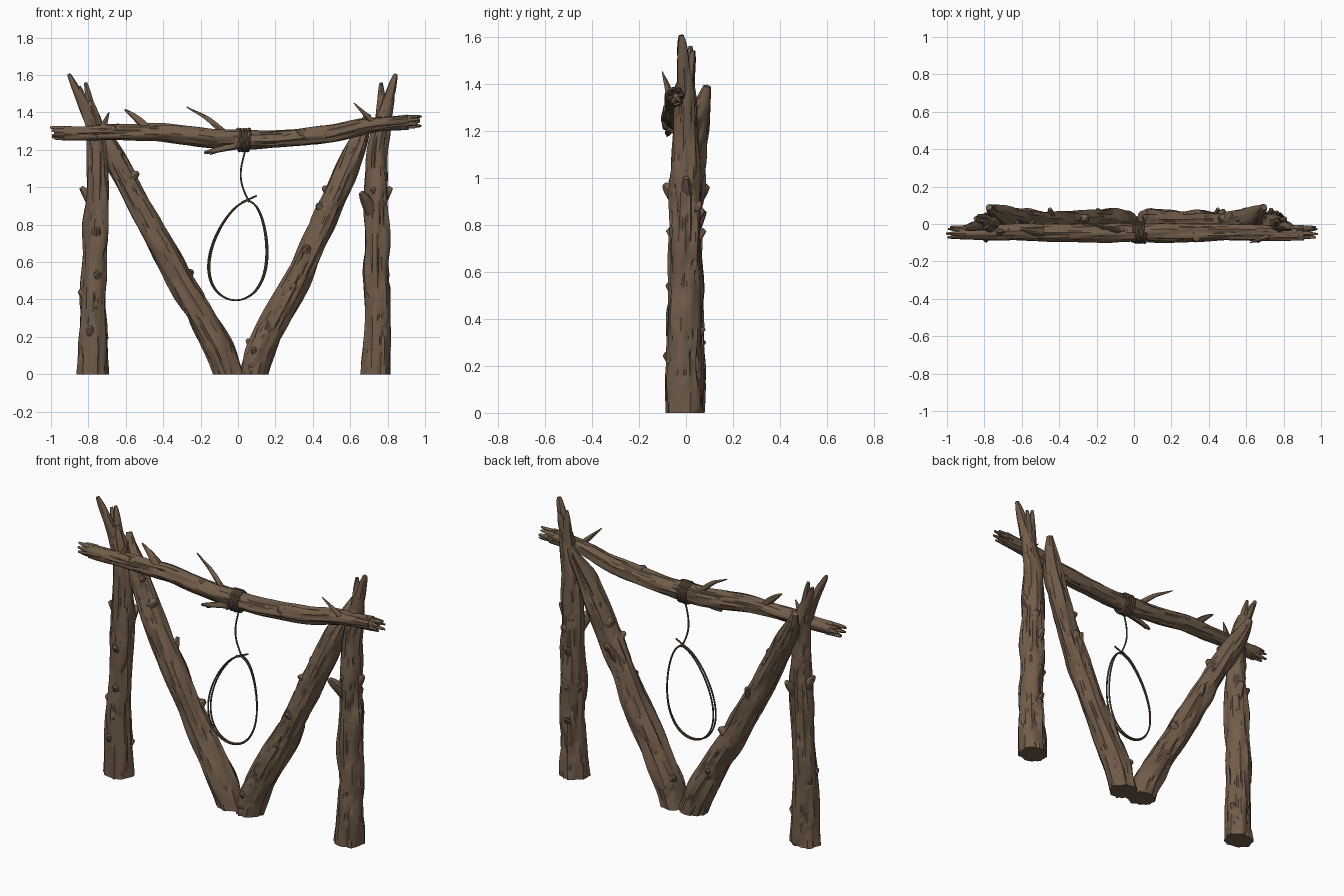
import bpy, bmesh, math, random
from mathutils import Vector, noise

random.seed(4)
cube = bpy.data.objects.get("Cube")
if cube:
    bpy.data.objects.remove(cube, do_unlink=True)


def material(name, rgb):
    mat = bpy.data.materials.new(name)
    mat.use_nodes = True
    mat.diffuse_color = (*rgb, 1)
    shader = mat.node_tree.nodes["Principled BSDF"]
    shader.inputs["Base Color"].default_value = (*rgb, 1)
    shader.inputs["Roughness"].default_value = 0.9
    return mat


WOOD = material("brown bark", (0.165, 0.108, 0.068))
ROPE = material("dark rope", (0.14, 0.09, 0.056))


def smooth_path(points, step):
    """Split (x, y, z, radius) points into even steps and round off the corners."""
    corners = [Vector(point) for point in points]
    path = [corners[0]]
    for start, end in zip(corners, corners[1:]):
        count = max(2, round((end - start).length / step))
        path += [start.lerp(end, (i + 1) / count) for i in range(count)]
    for _ in range(10):
        middle = [(a + b + c) / 3 for a, b, c in zip(path, path[1:], path[2:])]
        path = [path[0], *middle, path[-1]]
    return path


def bark_scale(cosine, sine, along, seed, depth):
    """Lumps plus lengthwise furrows."""
    lump = noise.noise((cosine + seed, sine, along * 5))
    grain = noise.noise((cosine * 3.5 + seed, sine * 3.5, along * 4 + cosine))
    patch = noise.noise((cosine * 2, sine * 2 + seed, along * 7))
    crack = max(0, 1 - abs(grain) * 8) * max(0, patch + 0.15)
    return 1 + depth * (lump * 0.8 + grain * 0.7 - crack * 1.4)


def tube(bm, points, sides=8, step=0.02, bark=0):
    """Sweep a ring of vertices along a path."""
    path = smooth_path(points, step)
    seed = random.uniform(0, 50)
    rings, along = [], 0
    for i, here in enumerate(path):
        before, after = path[max(i - 1, 0)], path[min(i + 1, len(path) - 1)]
        tangent = (after - before).to_3d().normalized()
        along += (here - before).to_3d().length
        reference = Vector((1, 0, 0)) if abs(tangent.y) > 0.7 else Vector((0, 1, 0))
        across = reference.cross(tangent).normalized()
        over = tangent.cross(across)
        ring = []
        for k in range(sides):
            angle = math.tau * k / sides
            cosine, sine = math.cos(angle), math.sin(angle)
            radius = here.w
            if bark:
                radius *= bark_scale(cosine, sine, along, seed, bark)
            ring.append(bm.verts.new(here.to_3d() + (across * cosine + over * sine) * radius))
        rings.append(ring)
    for low, high in zip(rings, rings[1:]):
        for k in range(sides):
            j = (k + 1) % sides
            bm.faces.new((low[k], low[j], high[j], high[k]))
    bm.faces.new(rings[0][::-1])
    bm.faces.new(rings[-1])


def twig(bm, start, end, radius, tip=0.4, bow=0.0):
    """Tapered side branch with a flared root, bowed upward in the middle."""
    start, end = Vector(start), Vector(end)
    middle = start.lerp(end, 0.5) + Vector((0, 0, bow))
    last = start.lerp(end, 0.93)
    tube(bm, [(*start, radius * 1.5), (*middle, radius), (*last, radius * tip),
              (*end, radius * tip * 0.6)], sides=12, step=0.012, bark=0.3)


def trunk(points, knots):
    """Barked log with low knots scattered over it."""
    bm = bmesh.new()
    tube(bm, points, sides=36, step=0.016, bark=0.25)
    path = smooth_path(points, 0.05)
    for _ in range(knots):
        spot = random.choice(path[3:-6])
        angle = random.uniform(0, math.tau)
        outward = Vector((math.cos(angle), math.sin(angle), 0.6)) * spot.w
        centre = spot.to_3d()
        twig(bm, centre + outward * 0.45, centre + outward * 1.15, 0.026, tip=0.6)
    return bm


def finish(bm, name, mat, grounded=False):
    if grounded:
        geometry = bm.verts[:] + bm.edges[:] + bm.faces[:]
        cut = bmesh.ops.bisect_plane(bm, geom=geometry, plane_co=(0, 0, 0),
                                     plane_no=(0, 0, 1), clear_inner=True)
        rim = [part for part in cut["geom_cut"] if isinstance(part, bmesh.types.BMEdge)]
        bmesh.ops.holes_fill(bm, edges=rim)
    bmesh.ops.recalc_face_normals(bm, faces=bm.faces[:])
    mesh = bpy.data.meshes.new(name)
    bm.to_mesh(mesh)
    bm.free()
    mesh.materials.append(mat)
    obj = bpy.data.objects.new(name, mesh)
    bpy.context.collection.objects.link(obj)
    bpy.ops.object.select_all(action="DESELECT")
    obj.select_set(True)
    bpy.context.view_layer.objects.active = obj
    bpy.ops.object.shade_smooth_by_angle(angle=math.radians(40))


for side, label in ((-1, "right"), (1, "left")):
    # Upright post, kinked outward above the beam
    def on_post(width, y, z):
        return (side * width - 0.02 + 0.015 * z, y, z)

    bm = trunk([(*on_post(0.76, -0.01, -0.1), 0.085), (*on_post(0.76, -0.01, 0.1), 0.076),
                (*on_post(0.76, -0.01, 0.4), 0.068), (*on_post(0.745, 0, 1), 0.062),
                (*on_post(0.745, 0, 1.2), 0.052), (*on_post(0.775, 0, 1.36), 0.042),
                (*on_post(0.8, 0, 1.46), 0.022)], knots=4)
    # Forked, splintered top
    fork = on_post(0.765, 0, 1.32)
    twig(bm, fork, (side * 0.875 - 0.03, -0.02, 1.605), 0.029, tip=0.6)
    twig(bm, fork, (side * 0.79 - 0.025, 0.02, 1.56), 0.026, tip=0.5)
    twig(bm, fork, (side * 0.83 - 0.02, 0.03, 1.54), 0.024, tip=0.6)
    # Broken stubs
    twig(bm, on_post(0.73, 0, 0.86), (side * 0.69 - 0.03, -side * 0.09, 0.97), 0.029, tip=0.8)
    twig(bm, on_post(0.75, 0, 0.9), (side * 0.83 - 0.01, 0, 1), 0.026, tip=0.7)
    twig(bm, on_post(0.745, 0, 0.7), on_post(0.74, side * 0.08, 0.78), 0.024, tip=0.7)
    twig(bm, on_post(0.75, 0, 0.3), on_post(0.75, side * 0.08, 0.36), 0.02, tip=0.7)
    finish(bm, label + "_post", WOOD, grounded=True)

    # Leaning brace, meeting its twin in a V at the ground
    bm = trunk([(side * 0.03 + 0.015, 0, -0.1, 0.075), (side * 0.06 + 0.015, 0, 0, 0.076),
                (side * 0.1 + 0.01, 0, 0.13, 0.078), (side * 0.31, 0, 0.5, 0.068),
                (side * 0.56 - 0.02, 0.01, 1, 0.061), (side * 0.655 - 0.03, 0.035, 1.2, 0.058),
                (side * 0.71 - 0.04, 0.07, 1.31, 0.036), (side * 0.735 - 0.04, 0.09, 1.39, 0.016)],
               knots=6)
    twig(bm, (side * 0.44, 0.02, 0.76), (side * 0.45, 0.08, 0.86), 0.022, tip=0.7)
    finish(bm, label + "_brace", WOOD, grounded=True)

# Crossbeam, sagging in the middle
beam_line = [(-0.93, 1.29), (-0.4, 1.295), (-0.1, 1.255), (0.2, 1.255), (0.5, 1.285), (0.7, 1.335), (0.91, 1.35)]
bm = trunk([(x, -0.045, z, 0.049 - 0.015 * x * x) for x, z in beam_line], knots=3)

# Splintered beam ends
for x, z in (beam_line[0], beam_line[-1]):
    outward = math.copysign(1, x)
    for k in range(7):
        angle = math.tau * k / 7
        spread = Vector((0, math.cos(angle), math.sin(angle))) * 0.02
        root = Vector((x - outward * 0.03, -0.045, z)) + spread
        length = random.uniform(0.07, 0.11)
        twig(bm, root, root + spread * 0.5 + Vector((outward * length, 0, 0)), 0.012, tip=0.7)

# Twigs on the beam
twig(bm, (-0.48, -0.045, 1.31), (-0.605, -0.03, 1.415), 0.019, bow=0.01)
twig(bm, (-0.06, -0.04, 1.28), (-0.275, 0.01, 1.43), 0.01, bow=0.018)
twig(bm, (0.03, -0.06, 1.23), (-0.18, -0.08, 1.185), 0.016, tip=0.8)
twig(bm, (-0.08, -0.07, 1.21), (-0.15, -0.08, 1.175), 0.009)
twig(bm, (0.74, -0.06, 1.33), (0.62, -0.1, 1.45), 0.013, tip=0.3)
twig(bm, (-0.73, -0.045, 1.3), (-0.69, -0.04, 1.4), 0.014)
finish(bm, "crossbeam", WOOD)

# Rope wound around the beam, one strand tucked across
bm = bmesh.new()
turns, steps = 4, 120
coil = []
for i in range(steps + 1):
    angle = math.tau * turns * i / steps
    coil.append((0.06 * i / steps, -0.045 + 0.054 * math.sin(angle),
                 1.252 + 0.058 * math.cos(angle), 0.0095))
tube(bm, coil)
tube(bm, [(-0.01, -0.09, 1.21, 0.009), (0.03, -0.105, 1.25, 0.011), (0.07, -0.09, 1.29, 0.009)])
finish(bm, "rope_binding", ROPE)

# Hanging rope down to the slip tie
THIN = 0.0048
bm = bmesh.new()
tube(bm, [(0.04, -0.045, 1.2, THIN), (0.01, -0.045, 1.1, THIN),
          (0.01, -0.045, 1.02, THIN), (0.06, -0.045, 0.92, THIN)])
tube(bm, [(0.02, -0.045, 0.92, THIN), (0.06, -0.045, 0.93, 0.009), (0.1, -0.05, 0.955, THIN)])
finish(bm, "hanging_rope", ROPE)

# Teardrop loop made of two strands
bm = bmesh.new()
for scale, depth in ((1, -0.05), (0.95, -0.038)):
    loop = []
    for i in range(41):
        angle = math.tau * i / 40
        height = math.cos(angle)
        drift = 0.065 * ((1 + height) / 2) ** 2 - 0.012
        width = 0.157 * scale * math.sin(angle) * (1 - 0.25 * height)
        loop.append((drift + width, depth, 0.66 + 0.27 * height, THIN))
    tube(bm, loop)
finish(bm, "rope_loop", ROPE)
